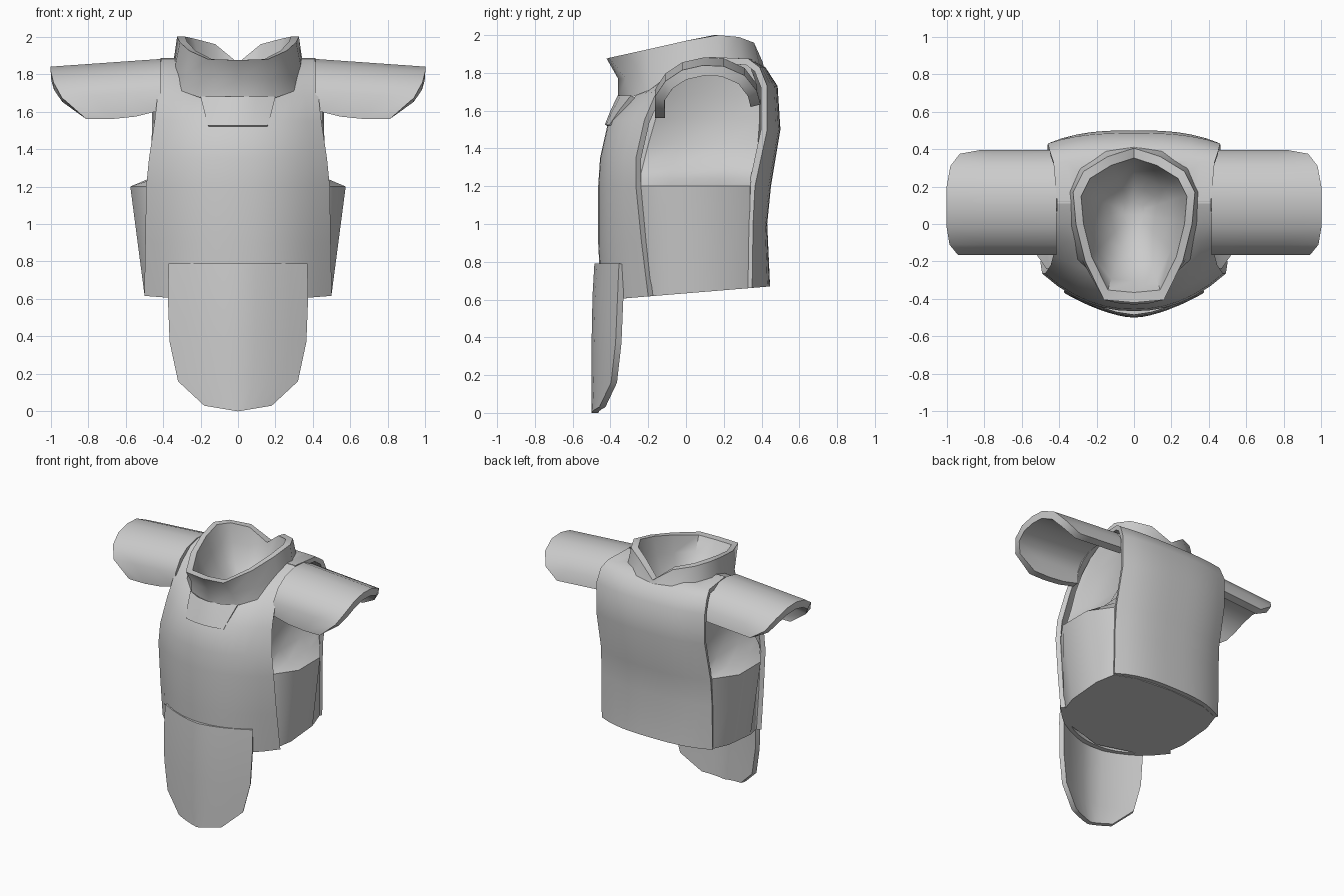
import bpy, bmesh, math

if "Cube" in bpy.data.objects:
    bpy.data.objects.remove(bpy.data.objects["Cube"])

grey = bpy.data.materials.new("armour grey")
grey.use_nodes = True
GREY = (0.6, 0.6, 0.6, 1)
grey.diffuse_color = GREY
grey.node_tree.nodes["Principled BSDF"].inputs["Base Color"].default_value = GREY


def loft(name, rows, closed=False, cap_start=False, cap_end=False, thickness=0,
         mirror=False, cutter=None, angle=40):
    """Skin rows of points; optionally cap, thicken, mirror and cut the result."""
    bm = bmesh.new()
    grid = [[bm.verts.new(p) for p in row] for row in rows]
    n = len(grid[0])
    for lo, hi in zip(grid, grid[1:]):
        for i in range(n if closed else n - 1):
            j = (i + 1) % n
            bm.faces.new((lo[i], lo[j], hi[j], hi[i]))
    if cap_start:
        bm.faces.new(grid[0][::-1])
    if cap_end:
        bm.faces.new(grid[-1])
    mesh = bpy.data.meshes.new(name)
    bm.to_mesh(mesh)
    bm.free()
    ob = bpy.data.objects.new(name, mesh)
    bpy.context.collection.objects.link(ob)
    mesh.materials.append(grey)
    bpy.ops.object.select_all(action='DESELECT')
    bpy.context.view_layer.objects.active = ob
    ob.select_set(True)
    if thickness:
        m = ob.modifiers.new("thickness", 'SOLIDIFY')
        m.thickness, m.offset = thickness, -1
    if mirror:
        ob.modifiers.new("mirror", 'MIRROR').use_mirror_merge = False
    if cutter:
        m = ob.modifiers.new("neck cut", 'BOOLEAN')
        m.operation, m.solver, m.object = 'DIFFERENCE', 'EXACT', cutter
    for m in list(ob.modifiers):
        bpy.ops.object.modifier_apply(modifier=m.name)
    bpy.ops.object.shade_smooth_by_angle(angle=math.radians(angle))
    return ob


def full_ring(half):
    """Complete a front-to-back half ring on the +x side."""
    return half + [(-x, y, z) for x, y, z in half[-2:0:-1]]


def hem(y):
    """Height of the slanted lower edge of the vest."""
    return 0.633 + 0.082 * y


def plate_rows(profile, side, bow):
    """Rows bowed across x: each entry is z, centre y, edge y, half width."""
    rows = []
    for k, (z, cy, ey, ex) in enumerate(profile):
        row = []
        for i in range(-6, 7):
            t = i / 6
            y = cy + (ey - cy) * abs(t) ** bow
            row.append((side * ex * t, y, hem(y) if k == 0 else z))
        rows.append(row)
    return rows


# Neck opening cutter, hidden behind the collar lining
opening = [(0, -0.33), (0.15, -0.3), (0.25, -0.18), (0.31, 0), (0.32, 0.17),
           (0.27, 0.29), (0.14, 0.38), (0, 0.4)]
well = []
for z, s in ((1.5, 0.5), (1.62, 0.9), (1.7, 1.0), (2.1, 1.0)):
    well.append(full_ring([(x * s, 0.04 + (y - 0.04) * s, z) for x, y in opening]))
neck_cutter = loft("neck_cutter", well, closed=True, cap_start=True, cap_end=True)
neck_cutter.hide_render = True

# Inner torso: side panels below, recessed armholes above
# z, front y, back y, corner x, side x, corner front y, corner back y
core_profile = [(0.64, -0.41, 0.41, 0.46, 0.50, -0.21, 0.33),
                (1.20, -0.43, 0.41, 0.46, 0.575, -0.25, 0.34),
                (1.24, -0.43, 0.41, 0.45, 0.48, -0.245, 0.345),
                (1.30, -0.42, 0.42, 0.43, 0.40, -0.23, 0.36),
                (1.42, -0.40, 0.44, 0.41, 0.35, -0.20, 0.38),
                (1.56, -0.36, 0.45, 0.40, 0.34, -0.16, 0.39),
                (1.68, -0.25, 0.44, 0.39, 0.35, -0.10, 0.39),
                (1.78, -0.08, 0.40, 0.38, 0.37, -0.02, 0.36),
                (1.85, 0.09, 0.33, 0.38, 0.38, 0.10, 0.31)]
core = []
for k, (z, f, b, ex, sx, cf, cb) in enumerate(core_profile):
    mid = (cf + cb) / 2
    half = [(0, f), (0.3, f + (cf - f) * 0.4), (ex, cf), (sx, mid - 0.13), (sx, mid + 0.13),
            (ex, cb), (0.3, b - (b - cb) * 0.3), (0, b)]
    core.append(full_ring([(x, y, hem(y) if k == 0 else z) for x, y in half]))
loft("torso_liner", core, closed=True, cap_start=True, cap_end=True, cutter=neck_cutter)

# Chest and back plates meeting on the shoulders
chest = [(0.62, -0.45, -0.20, 0.50), (0.9, -0.465, -0.235, 0.495), (1.2, -0.465, -0.265, 0.49),
         (1.35, -0.455, -0.265, 0.475), (1.55, -0.41, -0.22, 0.445), (1.68, -0.28, -0.165, 0.43),
         (1.78, -0.12, -0.08, 0.425), (1.85, 0.0, 0.01, 0.415), (1.885, 0.12, 0.12, 0.41)]
back = [(0.67, 0.445, 0.35, 0.47), (1.0, 0.43, 0.355, 0.47), (1.2, 0.45, 0.365, 0.465),
        (1.5, 0.50, 0.43, 0.46), (1.73, 0.485, 0.43, 0.46), (1.83, 0.42, 0.39, 0.45),
        (1.875, 0.34, 0.33, 0.43), (1.885, 0.11, 0.11, 0.41)]
loft("chest_plate", plate_rows(chest, 1, 2.2), thickness=0.035, cutter=neck_cutter)
loft("back_plate", plate_rows(back, -1, 2.8), thickness=0.035, cutter=neck_cutter)
bpy.data.objects.remove(neck_cutter)

# Collar, high at the sides and dipped at the back, with a bowl-shaped lining
collar_base = [(0, -0.36, 1.66), (0.19, -0.29, 1.67), (0.3, -0.19, 1.71), (0.35, 0, 1.77),
               (0.355, 0.17, 1.79), (0.3, 0.32, 1.79), (0.16, 0.42, 1.78), (0, 0.44, 1.76)]
collar_waist = [(0, -0.36, 1.77), (0.17, -0.32, 1.77), (0.28, -0.19, 1.79), (0.34, 0, 1.82),
                (0.35, 0.17, 1.83), (0.29, 0.3, 1.85), (0.15, 0.39, 1.84), (0, 0.42, 1.80)]
collar_rim = [(0, -0.42, 1.875), (0.16, -0.405, 1.88), (0.26, -0.2, 1.925), (0.31, 0, 1.97),
              (0.325, 0.17, 2.0), (0.27, 0.28, 1.99), (0.14, 0.36, 1.96), (0, 0.405, 1.86)]
collar = [collar_base, collar_waist, collar_rim]
for s, depth in ((0.87, 0.0), (0.76, 0.35), (0.6, 0.65), (0.4, 0.85), (0.18, 1.0)):
    collar.append([(x * s, 0.06 + (y - 0.06) * s if s < 0.87 else y * s, z + (1.6 - z) * depth)
                   for x, y, z in collar_rim])
loft("collar", [full_ring(r) for r in collar], closed=True, cap_end=True, angle=55)

# Throat tab below the collar
loft("throat_tab", [[(w * t, y + bend * t * t, z) for t in (-1, -0.5, 0, 0.5, 1)]
                    for w, y, z, bend in ((0.16, -0.43, 1.525, 0.025), (0.18, -0.4, 1.6, 0.045),
                                          (0.2, -0.362, 1.68, 0.07))], thickness=0.025)

# Curved shoulder plates: y, z at the tip, reach in x
arch = [(-0.165, 1.56, 0.81), (-0.165, 1.67, 0.94), (-0.11, 1.755, 0.985), (-0.02, 1.815, 1.0),
        (0.09, 1.84, 1.0), (0.2, 1.835, 1.0), (0.31, 1.785, 0.98), (0.375, 1.70, 0.93),
        (0.395, 1.62, 0.82)]
shoulder = []
for y, z, reach in arch:
    xs = [0.415 + (reach - 0.415) * i / 3 for i in range(4)]
    shoulder.append([(x, y, z + 0.07 * (1 - x) if z > 1.6 else z + 0.05 * max(0, 0.6 - x) / 0.2)
                     for x in xs])
loft("shoulder_plate", shoulder, thickness=0.055, mirror=True)

# Groin flap with a tapered rounded end
flap = []
for z, w, y in ((0.0, 0.18, -0.5), (0.16, 0.32, -0.5), (0.37, 0.365, -0.5),
                (0.62, 0.375, -0.495), (0.79, 0.37, -0.485)):
    row = []
    for i in range(-4, 5):
        t = i / 4
        drop = 0.03 * abs(t) if z == 0 else 0
        row.append((w * t, y + 0.13 * abs(w * t / 0.37) ** 1.6, z + drop))
    flap.append(row)
loft("groin_flap", flap, thickness=0.035)
